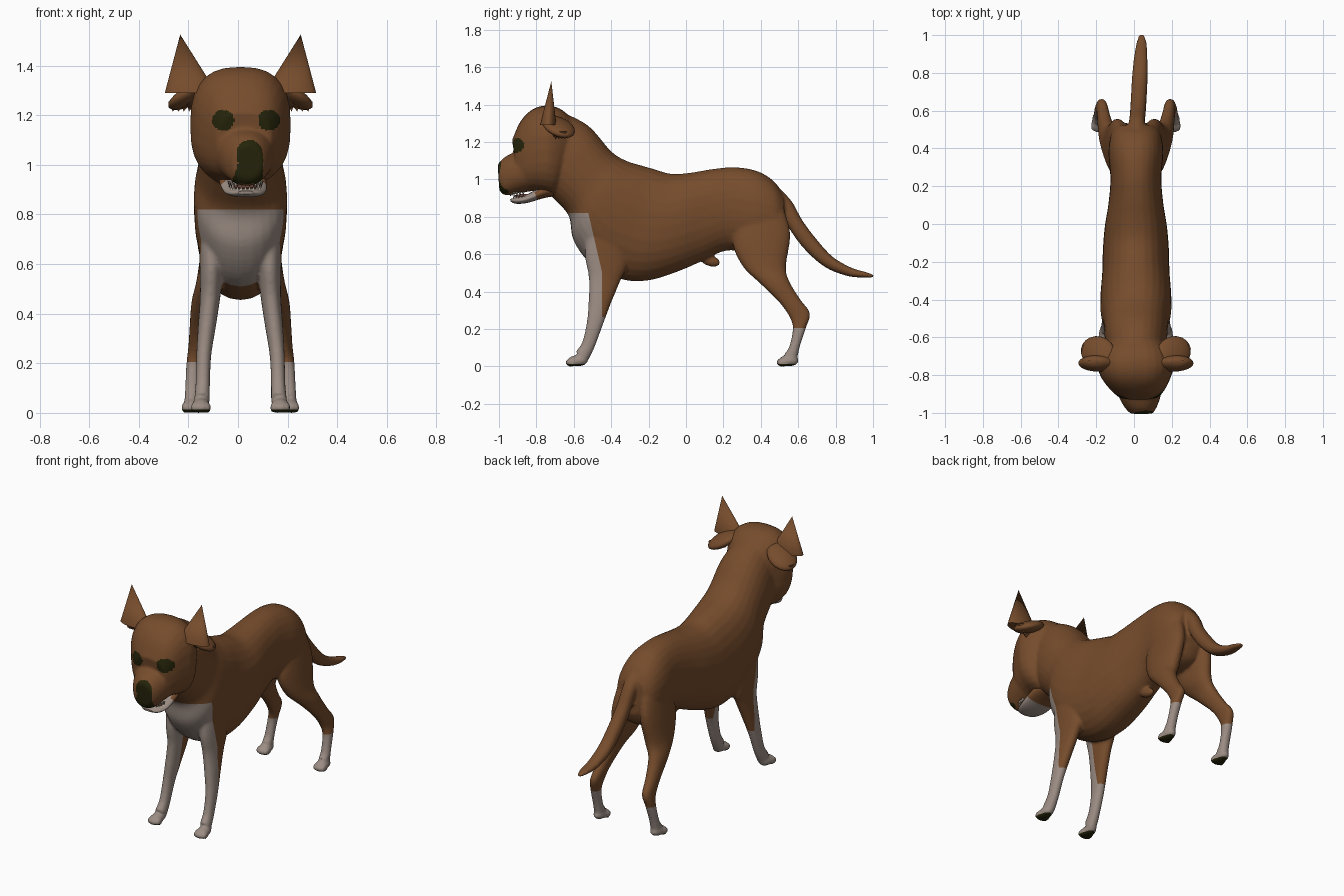
import bpy, bmesh, math
from mathutils import Matrix, Vector, Euler

if "Cube" in bpy.data.objects:
    bpy.data.objects.remove(bpy.data.objects["Cube"], do_unlink=True)


def material(name, color):
    mat = bpy.data.materials.new(name)
    mat.use_nodes = True
    mat.diffuse_color = (*color, 1)
    mat.node_tree.nodes["Principled BSDF"].inputs["Base Color"].default_value = (*color, 1)
    return mat


brown = material("brown_coat", (0.18, 0.072, 0.025))
grey = material("pale_grey_coat", (0.33, 0.265, 0.23))
dark = material("dark_nose_and_eyes", (0.018, 0.017, 0.003))
ivory = material("ivory_teeth", (0.5, 0.42, 0.33))
pink = material("dull_pink_tongue", (0.25, 0.1, 0.07))

MID = 0.01  # the animal stands slightly to its left


def smooth_sections(sections, steps=5):
    """Catmull-Rom interpolation through the given cross-sections."""
    keys = [Vector(s) for s in sections]
    keys = [keys[0]] + keys + [keys[-1]]
    result = []
    for a, b, c, d in zip(keys, keys[1:], keys[2:], keys[3:]):
        for i in range(steps):
            t = i / steps
            result.append(0.5 * (2 * b + (c - a) * t + (2 * a - 5 * b + 4 * c - d) * t * t
                                 + (3 * b - a - 3 * c + d) * t ** 3))
    return result + [keys[-1]]


def loft(bm, sections, side=1, power=2.2, sides=28):
    """Skin ovals given as upper y, z, lower y, z, centre x, half width."""
    def rounded(v):
        return math.copysign(abs(v) ** (2 / power), v)

    rings = []
    for y1, z1, y2, z2, x, w in smooth_sections(sections):
        ring = []
        for i in range(sides):
            a = math.tau * i / sides
            c, s = rounded(math.cos(a)), rounded(math.sin(a))
            ring.append(bm.verts.new((MID + side * x + w * s,
                                      (y1 + y2) / 2 + (y1 - y2) / 2 * c,
                                      (z1 + z2) / 2 + (z1 - z2) / 2 * c)))
        rings.append(ring)
    faces = [bm.faces.new(rings[0]), bm.faces.new(rings[-1])]
    for lower, upper in zip(rings, rings[1:]):
        for i in range(sides):
            j = (i + 1) % sides
            faces.append(bm.faces.new((lower[i], lower[j], upper[j], upper[i])))
    bmesh.ops.recalc_face_normals(bm, faces=faces)


def ball(bm, center, size, turn=(0, 0, 0)):
    matrix = Matrix.LocRotScale(Vector(center), Euler(turn), Vector(size))
    bmesh.ops.create_uvsphere(bm, u_segments=20, v_segments=12, radius=1, matrix=matrix)


def cone(bm, base, tip, radius, flat=1.0, segments=24):
    """Upright or hanging cone whose tip may lean away from its base."""
    ring = []
    for i in range(segments):
        a = math.tau * i / segments
        ring.append(bm.verts.new(Vector(base) + Vector((radius * math.cos(a), radius * flat * math.sin(a), 0))))
    top = bm.verts.new(tip)
    faces = [bm.faces.new(ring)]
    for i in range(segments):
        faces.append(bm.faces.new((ring[i], ring[(i + 1) % segments], top)))
    bmesh.ops.recalc_face_normals(bm, faces=faces)


def finish(bm, name, *mats):
    mesh = bpy.data.meshes.new(name)
    bm.to_mesh(mesh)
    bm.free()
    for mat in mats:
        mesh.materials.append(mat)
    obj = bpy.data.objects.new(name, mesh)
    bpy.context.collection.objects.link(obj)
    bpy.ops.object.select_all(action="DESELECT")
    obj.select_set(True)
    bpy.context.view_layer.objects.active = obj
    bpy.ops.object.shade_smooth_by_angle(angle=math.radians(50))
    return obj


# Torso and neck
body = bmesh.new()
loft(body, [(-.66, 1.36, -.76, .95, 0, .15), (-.52, 1.285, -.69, .88, 0, .165),
            (-.40, 1.15, -.625, .8, 0, .172), (-.32, 1.1, -.6, .67, 0, .187),
            (-.24, 1.075, -.5, .54, 0, .187), (-.17, 1.055, -.34, .465, 0, .178),
            (-.08, 1.03, -.2, .46, 0, .175), (.02, 1.035, -.05, .505, 0, .165),
            (.14, 1.055, .08, .56, 0, .145), (.26, 1.065, .22, .62, 0, .135),
            (.38, 1.045, .38, .6, 0, .145), (.47, .99, .49, .62, 0, .13),
            (.52, .92, .535, .7, 0, .09)])
ball(body, (MID, .13, .565), (.025, .055, .03), (-.3, 0, 0))

# Skull and muzzle
loft(body, [(-.58, 1.29, -.66, .98, 0, .13), (-.66, 1.37, -.7, .92, 0, .18),
            (-.74, 1.395, -.75, .925, 0, .203), (-.82, 1.375, -.8, .935, 0, .185),
            (-.885, 1.31, -.85, .94, .008, .15), (-.93, 1.21, -.89, .96, .015, .11)], power=2.6)
loft(body, [(-.84, 1.18, -.81, .94, .012, .14), (-.93, 1.14, -.9, .925, .02, .11),
            (-.975, 1.115, -.965, .915, .025, .085), (-1.007, 1.08, -.998, .94, .03, .06)])

# Tail
loft(body, [(.46, .99, .48, .88, .005, .045), (.56, .89, .51, .83, .005, .042),
            (.62, .785, .55, .74, .01, .042), (.69, .69, .635, .625, .015, .042),
            (.78, .59, .745, .53, .02, .042), (.88, .53, .865, .483, .025, .037),
            (.96, .505, .955, .475, .03, .028), (1.005, .49, 1.005, .475, .03, .012)])

# Legs and paws
FRONT = [(-.53, .8, -.3, .8, .11, .06), (-.54, .6, -.31, .56, .117, .048),
         (-.52, .48, -.35, .46, .122, .041), (-.52, .36, -.4, .34, .135, .036),
         (-.53, .24, -.445, .22, .148, .03), (-.555, .13, -.49, .1, .152, .029),
         (-.59, .08, -.53, .02, .155, .032)]
HIND = [(.31, .88, .5, .9, .07, .05), (.25, .68, .557, .72, .095, .058),
        (.3, .54, .535, .54, .12, .056), (.4, .44, .55, .46, .152, .045),
        (.505, .335, .61, .36, .17, .035), (.56, .25, .663, .285, .18, .03),
        (.57, .19, .643, .21, .19, .028), (.55, .1, .61, .11, .195, .028),
        (.525, .07, .59, .02, .196, .03)]
for side in (-1, 1):
    for leg, toe_y, foot_x in ((FRONT, -.62, .16), (HIND, .508, .197)):
        loft(body, leg, side)
        center = MID + side * foot_x
        ball(body, (center, toe_y + .04, .03), (.036, .055, .03))
        for k in (-1.5, -.5, .5, 1.5):
            ball(body, (center + k * .019, toe_y + abs(k) * .008, .021), (.012, .03, .022))

# Fuse the parts into one skin
draft = finish(body, "body_draft", brown)
fuse = draft.modifiers.new("fuse", "REMESH")
fuse.mode, fuse.voxel_size = "VOXEL", .008
relax = draft.modifiers.new("relax", "SMOOTH")
relax.factor, relax.iterations = .5, 7
fused = bpy.data.meshes.new_from_object(draft.evaluated_get(bpy.context.evaluated_depsgraph_get()))
bpy.data.objects.remove(draft, do_unlink=True)
skin = bmesh.new()
skin.from_mesh(fused)
bpy.data.meshes.remove(fused)

# Cut clean edges for the coat markings
CHEST, WRIST, HOCK, PAD = .82, .265, .205, .013
slant = Vector((0, .28, .065))
for point, normal in [((0, 0, h), (0, 0, 1)) for h in (CHEST, WRIST, HOCK, PAD)] + [
        ((0, -.45, 0), (0, 1, 0)), ((0, -.455, .53), slant)]:
    bmesh.ops.bisect_plane(skin, geom=skin.verts[:] + skin.edges[:] + skin.faces[:],
                           plane_co=point, plane_no=normal)


def in_oval(p, x, z, rx, rz):
    return ((p.x - x) / rx) ** 2 + ((p.z - z) / rz) ** 2 < 1


def marking(p, normal):
    """Coat slot: 0 brown, 1 grey, 2 dark."""
    if p.z < PAD and normal.z < -.3:
        return 2
    if p.y > 0:
        return int(p.z < HOCK)
    if p.z < CHEST:
        bib = p.y < -.45 and (p - Vector((0, -.455, .53))).dot(slant) < 0
        return int(bib or p.z < WRIST)
    if p.y < -.8 and any(in_oval(p, x, 1.18, .045, .042) for x in (-.06, .125)):
        return 2
    if p.y < -.93 and normal.y < 0:
        nose = in_oval(p, .047, 1.04, .054, .06)
        groove = .925 < p.z < 1.03 and -.025 + (p.z - .93) * .35 < p.x < .1
        return 2 if nose or groove else 0
    return 0


for face in skin.faces:
    face.material_index = marking(face.calc_center_median(), face.normal)
finish(skin, "body", brown, grey, dark)

# Lower jaw with a pale chin, tongue and teeth
jaw = bmesh.new()
loft(jaw, [(-.72, 1.0, -.7, .91, .005, .09), (-.78, .96, -.76, .9, .01, .095),
           (-.86, .915, -.85, .874, .018, .085), (-.915, .902, -.91, .87, .022, .062),
           (-.94, .895, -.938, .882, .022, .03)])
for face in jaw.faces:
    face.material_index = int(face.calc_center_median().y < -.8)
finish(jaw, "lower_jaw", brown, grey)
tongue = bmesh.new()
ball(tongue, (.03, -.86, .91), (.05, .06, .012))
finish(tongue, "tongue", pink)
teeth = bmesh.new()
for i in range(13):
    a = math.pi * i / 12
    x, y = .03 + .065 * math.cos(a), -.85 - .07 * math.sin(a)
    cone(teeth, (x, y, .89), (x, y, .916), .009, segments=8)
    cone(teeth, (x, y - .02, .935), (x, y - .02, .91), .008, segments=8)
finish(teeth, "teeth", ivory)

# Pointed ears with ragged flaps below them
for side, label in ((-1, "right"), (1, "left")):
    ear = bmesh.new()
    cone(ear, (MID + side * .2, -.737, 1.29), (MID + side * .243, -.72, 1.525), .105, .42)
    finish(ear, label + "_ear", brown)
    flap = bmesh.new()
    ball(flap, (MID + side * .2, -.68, 1.28), (.105, .085, .035), (0, side * .5, side * .5))
    for k in range(4):
        x, y = MID + side * (.195 + .022 * k), -.71 + .016 * k
        cone(flap, (x, y, 1.27 - .005 * k), (x + side * .012, y + .015, 1.215), .03, segments=10)
    finish(flap, label + "_ear_flap", brown)
